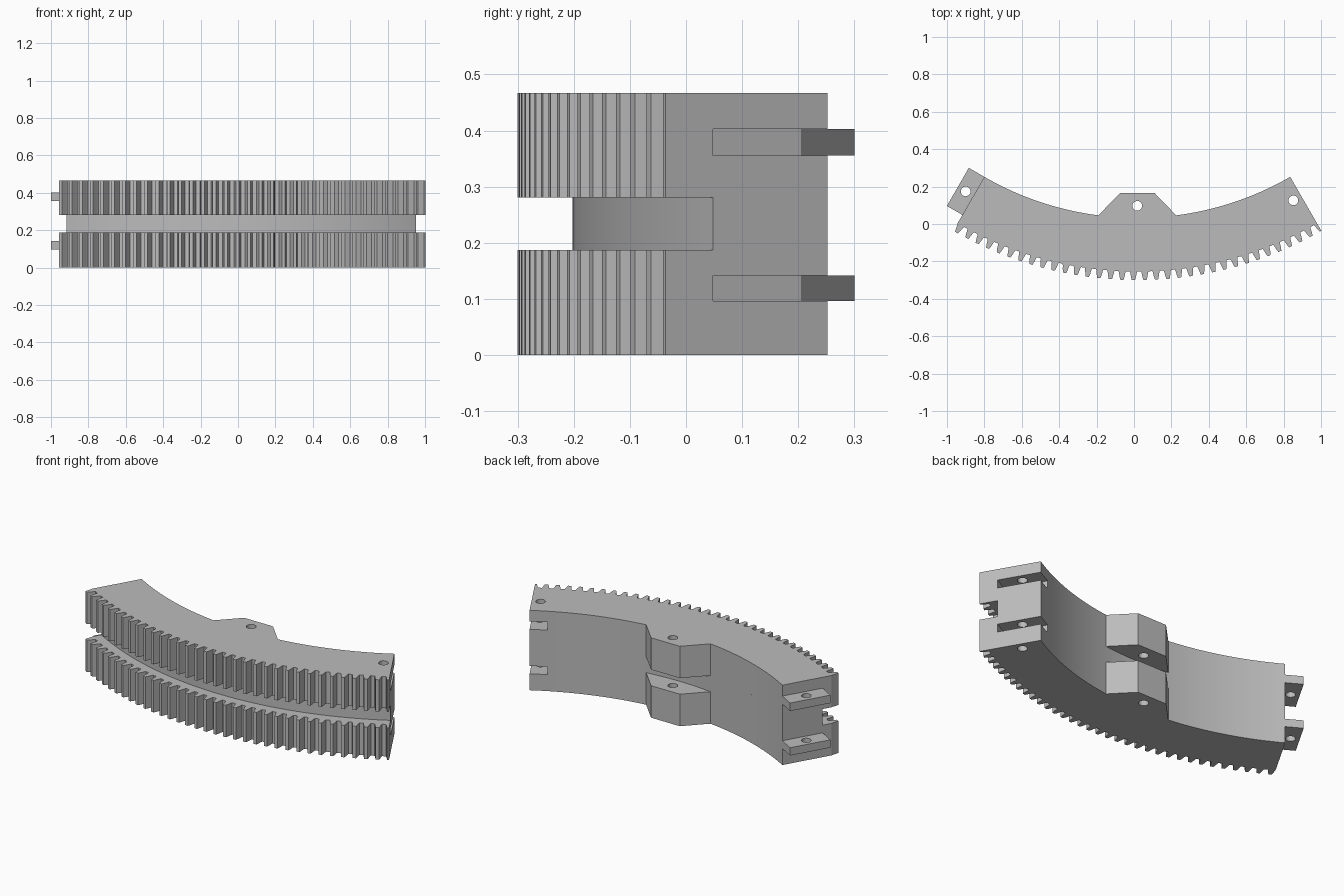
import bpy, bmesh, math
from math import sin, cos, radians

if "Cube" in bpy.data.objects:
    bpy.data.objects.remove(bpy.data.objects["Cube"])

CX, CY = 0.0175, 1.668                  # centre of the ring
R_IN, R_WEB, R_ROOT, R_TIP = 1.635, 1.87, 1.922, 1.968
HALF, PITCH, DEPTH = 30.0, 1.8, 0.096
HEIGHT, GAP_LOW, GAP_HIGH = 0.467, 0.187, 0.281
TAB_LEVELS = {"lower": (0.096, 0.142), "upper": (0.356, 0.403)}
HOLE = 0.026

grey = bpy.data.materials.new("grey")
grey.use_nodes = True
COLOUR = (0.5, 0.5, 0.5, 1)
grey.diffuse_color = COLOUR
grey.node_tree.nodes["Principled BSDF"].inputs["Base Color"].default_value = COLOUR


def polar(radius, angle):
    a = radians(angle)
    return (CX + radius * sin(a), CY - radius * cos(a))


def prism(name, outline, z0, z1):
    """Extrude a flat outline between two heights."""
    bm = bmesh.new()
    face = bm.faces.new([bm.verts.new((x, y, z0)) for x, y in outline])
    up = bmesh.ops.extrude_face_region(bm, geom=[face])["geom"]
    bmesh.ops.translate(bm, vec=(0, 0, z1 - z0),
                        verts=[v for v in up if isinstance(v, bmesh.types.BMVert)])
    bmesh.ops.recalc_face_normals(bm, faces=bm.faces[:])
    mesh = bpy.data.meshes.new(name)
    bm.to_mesh(mesh)
    bm.free()
    mesh.materials.append(grey)
    obj = bpy.data.objects.new(name, mesh)
    bpy.context.collection.objects.link(obj)
    return obj


def cut(obj, cutters):
    """Subtract the cutters and bake the result."""
    for c in cutters:
        mod = obj.modifiers.new("cut", 'BOOLEAN')
        mod.operation, mod.solver, mod.object = 'DIFFERENCE', 'EXACT', c
    bpy.context.view_layer.update()
    graph = bpy.context.evaluated_depsgraph_get()
    baked = bpy.data.meshes.new_from_object(obj.evaluated_get(graph))
    obj.modifiers.clear()
    obj.data = baked


def hole_cutter(centre):
    ring = [(centre[0] + HOLE * cos(i * math.tau / 32),
             centre[1] + HOLE * sin(i * math.tau / 32)) for i in range(32)]
    return prism("hole_cutter", ring, -0.1, HEIGHT + 0.1)


def arc(radius, a0, a1, steps):
    return [polar(radius, a0 + (a1 - a0) * i / steps) for i in range(steps + 1)]


def end_block(angle, r0, r1, start, stop):
    """Rectangle along an end face, offset along the ring direction."""
    tx, ty = cos(radians(angle)), sin(radians(angle))
    a, b = polar(r0, angle), polar(r1, angle)
    return [(p[0] + tx * d, p[1] + ty * d)
            for p, d in ((a, start), (b, start), (b, stop), (a, stop))]


def toothed_edge():
    """Tooth tips step back from the right end; the left end falls in a root."""
    profile = [(-0.33, R_ROOT), (-0.28, R_ROOT + 0.008), (-0.22, R_ROOT + 0.028),
               (-0.14, R_TIP), (0.14, R_TIP), (0.22, R_ROOT + 0.028),
               (0.28, R_ROOT + 0.008), (0.33, R_ROOT)]
    points = [polar(R_ROOT, -HALF)]
    for k in range(33, -1, -1):
        for f, r in profile:
            angle = HALF - k * PITCH + f * PITCH
            if -HALF < angle < HALF:
                points.append(polar(r, angle))
    return points + [polar(R_TIP, HALF)]


# Outline of a geared plate, with the hinge boss on its inner side
boss_angle = math.degrees(math.asin(0.208 / R_IN))
boss_top = [(CX + 0.093, 0.165), (CX - 0.093, 0.165)]
plate_outline = (toothed_edge() + arc(R_IN, HALF, boss_angle, 24) + boss_top
                 + arc(R_IN, -boss_angle, -HALF, 24))
web_outline = arc(R_WEB, -HALF, HALF, 64) + arc(R_IN, HALF, -HALF, 64)

lower_plate = prism("lower_geared_plate", plate_outline, 0, GAP_LOW)
upper_plate = prism("upper_geared_plate", plate_outline, GAP_HIGH, HEIGHT)
web = prism("middle_web", web_outline, GAP_LOW, GAP_HIGH)


# Pin holes sit halfway along the tabs, the slots and the boss
def end_centre(angle, offset):
    x, y = polar((R_IN + R_WEB) / 2, angle)
    return (x + offset * cos(radians(angle)), y + offset * sin(radians(angle)))


boss_hole = hole_cutter((CX, 0.097))
slot_hole = hole_cutter(end_centre(HALF, -DEPTH / 2))
tab_hole = hole_cutter(end_centre(-HALF, -DEPTH / 2))

# Slots at the right end, open to the inner side
slot_shape = end_block(HALF, R_IN - 0.1, R_WEB, -DEPTH, 0.05)
slots = {k: prism("slot_cutter", slot_shape, *z) for k, z in TAB_LEVELS.items()}
cut(lower_plate, [boss_hole, slot_hole, slots["lower"]])
cut(upper_plate, [boss_hole, slot_hole, slots["upper"]])
cut(web, [slot_hole])

# Tabs at the left end
tabs = []
for level, z in TAB_LEVELS.items():
    tab = prism(level + "_tab", end_block(-HALF, R_IN, R_WEB, -DEPTH, 0), *z)
    cut(tab, [tab_hole])
    tabs.append(tab)

for c in [boss_hole, slot_hole, tab_hole, *slots.values()]:
    bpy.data.objects.remove(c)

# Smooth the curved walls and keep the corners sharp
bpy.ops.object.select_all(action='DESELECT')
for obj in [lower_plate, upper_plate, web, *tabs]:
    obj.select_set(True)
    bpy.context.view_layer.objects.active = obj
bpy.ops.object.shade_smooth_by_angle(angle=radians(20))
